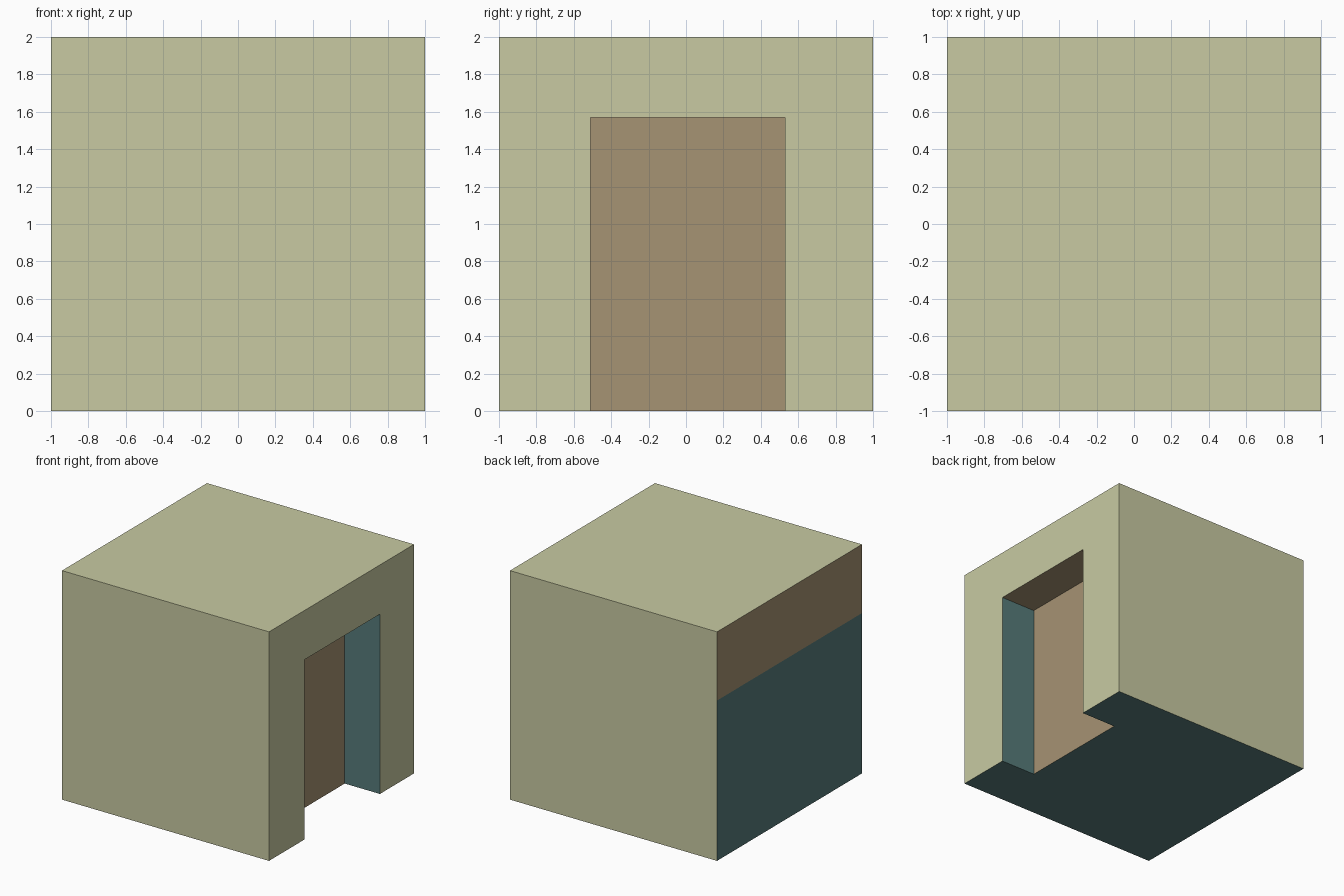
import bpy, bmesh
from mathutils import Vector

if "Cube" in bpy.data.objects:
    bpy.data.objects.remove(bpy.data.objects["Cube"])


def material(name, rgb):
    lin = [((c / 255 + 0.055) / 1.055) ** 2.4 for c in rgb]
    m = bpy.data.materials.new(name)
    m.diffuse_color = (*lin, 1)
    m.use_nodes = True
    m.node_tree.nodes["Principled BSDF"].inputs["Base Color"].default_value = m.diffuse_color
    return m


def box(name, lo, hi):
    lo, hi = Vector(lo), Vector(hi)
    bm = bmesh.new()
    bmesh.ops.create_cube(bm, size=1)
    for v in bm.verts:
        v.co = (lo + hi) / 2 + v.co * (hi - lo)
    me = bpy.data.meshes.new(name)
    bm.to_mesh(me)
    bm.free()
    ob = bpy.data.objects.new(name, me)
    bpy.context.collection.objects.link(ob)
    return ob


BAND_Z = 1.40
GREEN, TAN, TEAL = range(3)

# Solid block with a doorway recess on the right side, open at the bottom
block = box("block", (-1, -1, 0), (1, 1, 2))
cutter = box("doorway_cutter", (0.66, -0.51, -0.5), (1.5, 0.53, 1.57))
cutter.hide_render = True
mod = block.modifiers.new("doorway", 'BOOLEAN')
mod.operation = 'DIFFERENCE'
mod.solver = 'EXACT'
mod.object = cutter
bpy.context.view_layer.objects.active = block
bpy.ops.object.modifier_apply(modifier=mod.name)
bpy.data.objects.remove(cutter)

block.data.materials.clear()
for name, rgb in (("pale_green", (200, 202, 162)),
                  ("tan", (166, 147, 115)),
                  ("teal", (87, 123, 122))):
    block.data.materials.append(material(name, rgb))

bm = bmesh.new()
bm.from_mesh(block.data)
bm.normal_update()

# Split the left side into two colour bands
left = [f for f in bm.faces if f.normal.x < -0.5]
edges = {e for f in left for e in f.edges}
verts = {v for f in left for v in f.verts}
bmesh.ops.bisect_plane(bm, geom=[*left, *edges, *verts],
                       plane_co=(0, 0, BAND_Z), plane_no=(0, 0, 1))
bm.normal_update()

# Colour by facing direction and position
for f in bm.faces:
    n, c = f.normal, f.calc_center_median()
    f.smooth = False
    f.material_index = GREEN
    if n.x < -0.5:                            # left side bands
        f.material_index = TAN if c.z > BAND_Z else TEAL
    elif n.z < -0.5:                          # doorway ceiling, underside
        f.material_index = TAN if c.z > 0.1 else TEAL
    elif n.x > 0.5 and c.x < 0.9:             # doorway back
        f.material_index = TAN
    elif abs(n.y) > 0.5 and abs(c.y) < 0.9:   # doorway jambs
        f.material_index = TEAL
bm.to_mesh(block.data)
bm.free()
